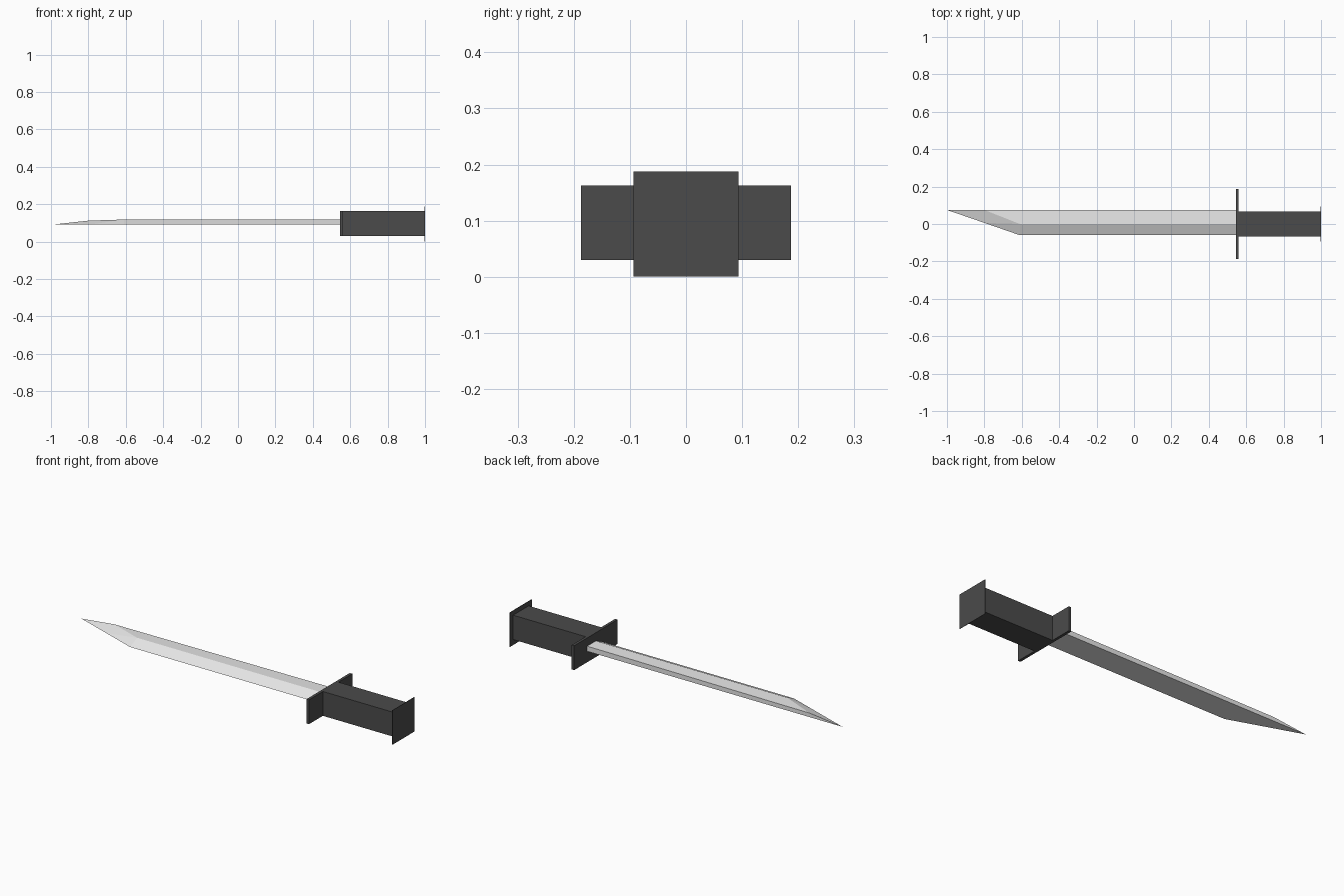
import bpy
import bmesh

cube = bpy.data.objects.get("Cube")
if cube:
    bpy.data.objects.remove(cube, do_unlink=True)


def material(name, level):
    mat = bpy.data.materials.new(name)
    mat.use_nodes = True
    colour = (level, level, level, 1)
    mat.diffuse_color = colour
    mat.node_tree.nodes["Principled BSDF"].inputs["Base Color"].default_value = colour
    return mat


def finish(name, bm, mat):
    bmesh.ops.recalc_face_normals(bm, faces=bm.faces)
    mesh = bpy.data.meshes.new(name)
    bm.to_mesh(mesh)
    bm.free()
    mesh.materials.append(mat)
    obj = bpy.data.objects.new(name, mesh)
    bpy.context.collection.objects.link(obj)
    return obj


def box(name, x0, x1, half_y, z0, z1, mat):
    bm = bmesh.new()
    bmesh.ops.create_cube(bm, size=1)
    for v in bm.verts:
        v.co = (x1 if v.co.x > 0 else x0,
                half_y if v.co.y > 0 else -half_y,
                z1 if v.co.z > 0 else z0)
    return finish(name, bm, mat)


steel = material("light steel", 0.8)
dark = material("dark grey", 0.07)

# Grip, crossguard and thin square end plate
box("grip", 0.56, 0.998, 0.067, 0.03, 0.163, dark)
box("crossguard", 0.545, 0.56, 0.187, 0.03, 0.163, dark)
box("end_plate", 0.998, 1.0, 0.094, 0.0, 0.188, dark)

# Blade: flat underside and spine, one bevelled edge, slanted tip
bm = bmesh.new()
root_x, back, edge, low, high = 0.55, 0.075, -0.06, 0.09, 0.118
root = [bm.verts.new((root_x, y, z)) for y, z in
        ((back, low), (back, high), (0, high), (edge, low))]
tip = bm.verts.new((-1, back, low))
spine_end = bm.verts.new((-0.8, back, 0.112))
ridge_end = bm.verts.new((-0.61, 0, high))
edge_mid = bm.verts.new((-0.8, 0.006, low))
edge_end = bm.verts.new((-0.61, edge, low))
for face in (
    root,
    (root[0], root[1], spine_end, tip),
    (root[1], root[2], ridge_end, spine_end),
    (root[2], root[3], edge_end, ridge_end),
    (ridge_end, edge_end, edge_mid),
    (ridge_end, edge_mid, spine_end),
    (spine_end, edge_mid, tip),
    (root[3], root[0], tip, edge_mid, edge_end),
):
    bm.faces.new(face)
finish("blade", bm, steel)
